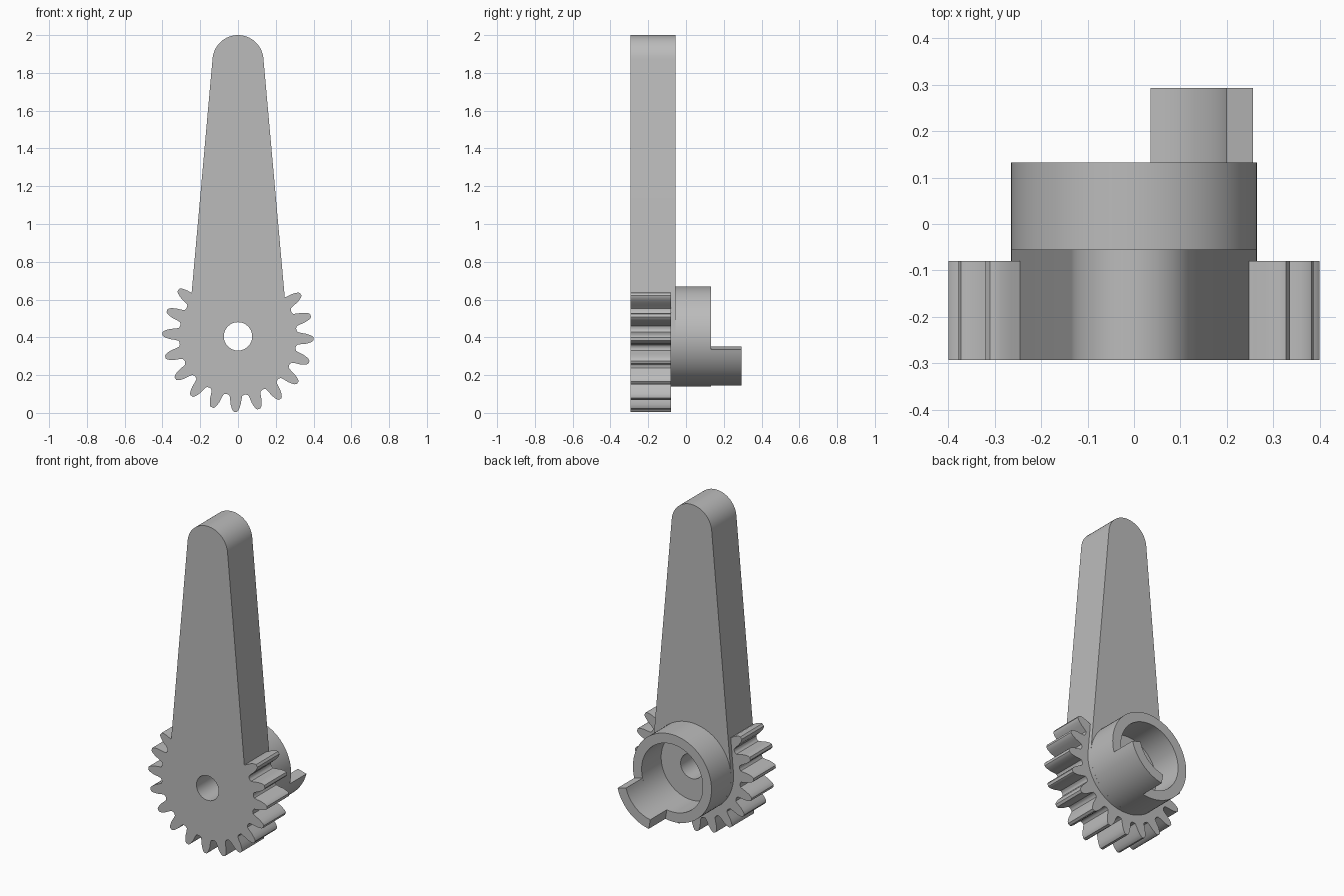
import bpy
import bmesh
from math import cos, sin, radians, atan2, asin, pi

cube = bpy.data.objects.get("Cube")
if cube:
    bpy.data.objects.remove(cube, do_unlink=True)

AXIS_Z = 0.405            # height of the pivot
FRONT, GEAR_BACK, ARM_BACK, HUB_BACK, TAB_BACK = -0.293, -0.08, -0.055, 0.133, 0.293
BORE, HUB_IN, HUB_OUT, ROOT = 0.075, 0.206, 0.265, 0.315
TIP_R, TIP_Z = 0.135, 1.865

grey = bpy.data.materials.new("plain_grey")
grey.use_nodes = True
colour = (0.5, 0.5, 0.5, 1)
grey.diffuse_color = colour
grey.node_tree.nodes["Principled BSDF"].inputs["Base Color"].default_value = colour


def arc(radius, start, end, steps, z=AXIS_Z):
    """Points (x, z) along an arc, angles in radians."""
    angles = [start + (end - start) * i / steps for i in range(steps + 1)]
    return [(radius * cos(a), z + radius * sin(a)) for a in angles]


def circle(radius, steps=72):
    return arc(radius, 0, 2 * pi, steps)[:-1]


def prism(name, loops, y0, y1):
    """Extrude an outline, with optional holes, from y0 to y1."""
    bm = bmesh.new()
    edges = []
    for loop in loops:
        verts = [bm.verts.new((x, y0, z)) for x, z in loop]
        edges += [bm.edges.new((v, verts[i - 1])) for i, v in enumerate(verts)]
    bmesh.ops.triangle_fill(bm, edges=edges, use_beauty=True)
    ext = bmesh.ops.extrude_face_region(bm, geom=bm.faces[:], use_keep_orig=True)
    moved = [g for g in ext["geom"] if isinstance(g, bmesh.types.BMVert)]
    bmesh.ops.translate(bm, verts=moved, vec=(0, y1 - y0, 0))
    bmesh.ops.recalc_face_normals(bm, faces=bm.faces[:])
    mesh = bpy.data.meshes.new(name)
    bm.to_mesh(mesh)
    bm.free()
    mesh.materials.append(grey)
    obj = bpy.data.objects.new(name, mesh)
    bpy.context.collection.objects.link(obj)
    bpy.ops.object.select_all(action="DESELECT")
    obj.select_set(True)
    bpy.context.view_layer.objects.active = obj
    bpy.ops.object.shade_smooth_by_angle(angle=radians(30))
    return obj


# Tapered arm: two arcs joined by their common tangents
lean = asin((HUB_OUT - TIP_R) / (TIP_Z - AXIS_Z))
arm = arc(TIP_R, lean, pi - lean, 32, TIP_Z) + arc(HUB_OUT, pi - lean, 2 * pi + lean, 48)
prism("lever_arm", [arm, circle(BORE)], FRONT, ARM_BACK)

# Gear: teeth all round except where the arm passes
flank = [(0.316, 0.034), (0.335, 0.030), (0.36, 0.027), (0.38, 0.021), (0.393, 0.015), (0.4, 0.008)]
tooth = [(r, -w) for r, w in flank] + [(r, w) for r, w in reversed(flank)]
pitch = radians(18)
gear = []
for k in range(-12, 8):
    mid = radians(-2) + k * pitch
    if k <= 2:
        for r, w in tooth:
            a = mid + atan2(w, r)
            gear.append((r * cos(a), AXIS_Z + r * sin(a)))
    else:
        gear += arc(ROOT, mid - pitch / 4, mid + pitch / 4, 2)
    gear += arc(ROOT - 0.004, mid + pitch * 0.45, mid + pitch * 0.55, 1)
prism("gear_teeth", [gear, circle(BORE)], FRONT, GEAR_BACK)

# Hollow hub behind the arm
prism("hub_ring", [circle(HUB_OUT), circle(HUB_IN)], ARM_BACK, HUB_BACK)

# Curved drive tab continuing part of the hub wall
a0, a1 = radians(-80), radians(-15)
prism("drive_tab", [arc(HUB_OUT, a0, a1, 16) + arc(HUB_IN, a1, a0, 16)], HUB_BACK, TAB_BACK)
